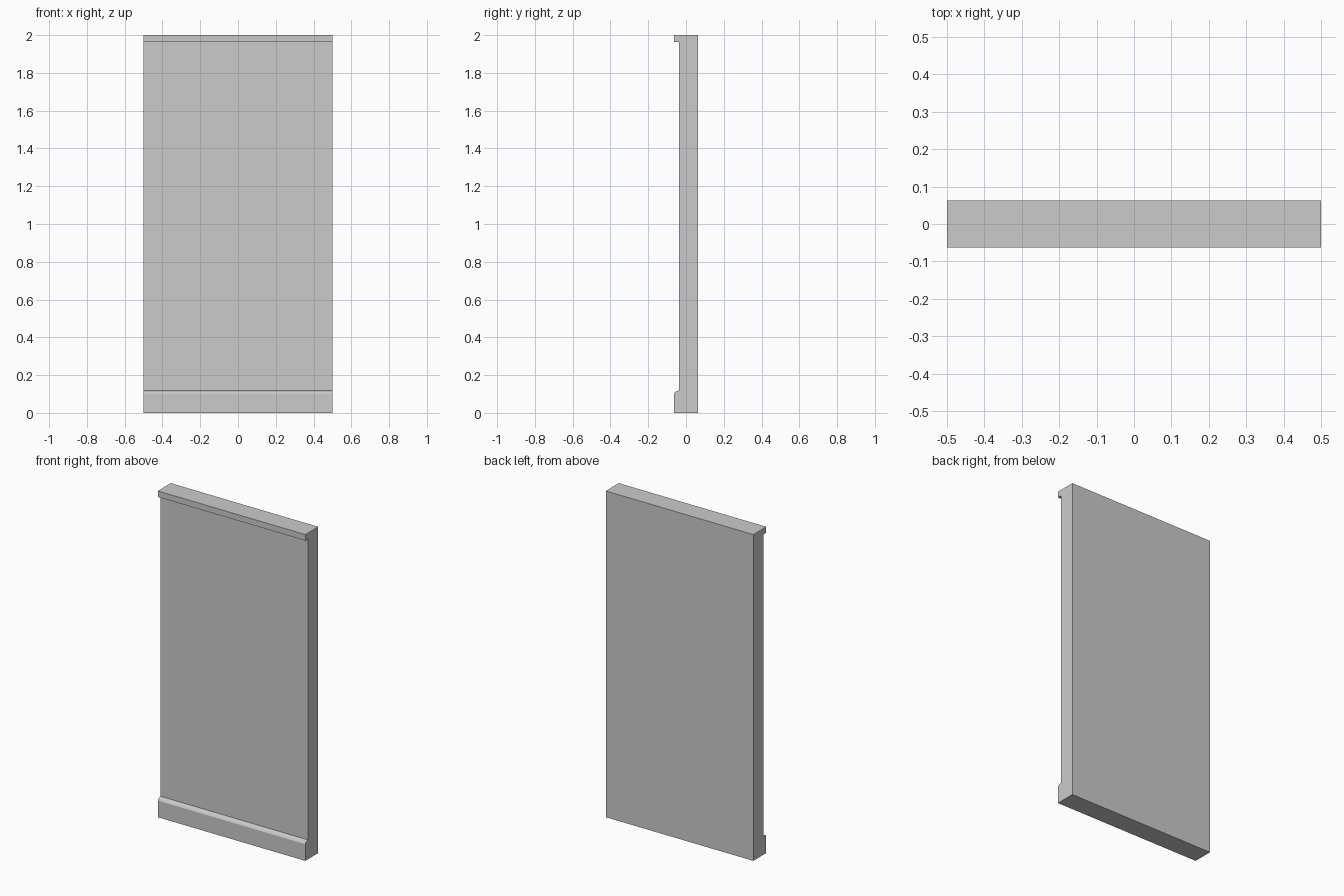
import bpy, bmesh

if "Cube" in bpy.data.objects:
    bpy.data.objects.remove(bpy.data.objects["Cube"])

HALF_W = 0.5
FRONT, FACE, BACK = -0.0625, -0.037, 0.0625


def extrude_profile(name, points):
    """Sweep a (y, z) side profile across the full width of the wall."""
    bm = bmesh.new()
    side = bm.faces.new([bm.verts.new((-HALF_W, y, z)) for y, z in points])
    swept = bmesh.ops.extrude_face_region(bm, geom=[side], use_keep_orig=True)
    verts = [v for v in swept["geom"] if isinstance(v, bmesh.types.BMVert)]
    bmesh.ops.translate(bm, verts=verts, vec=(2 * HALF_W, 0, 0))
    bmesh.ops.recalc_face_normals(bm, faces=bm.faces)
    mesh = bpy.data.meshes.new(name)
    bm.to_mesh(mesh)
    bm.free()
    obj = bpy.data.objects.new(name, mesh)
    bpy.context.collection.objects.link(obj)
    return obj


# Main wall slab
extrude_profile("wall_panel", [(FACE, 0), (BACK, 0), (BACK, 2), (FACE, 2)])

# Skirting with a sloped upper lip
extrude_profile("baseboard", [
    (FRONT, 0), (FACE, 0), (FACE, 0.119), (-0.047, 0.116),
    (-0.057, 0.111), (FRONT, 0.102)])

# Narrow square moulding along the top
extrude_profile("top_trim", [
    (FRONT, 1.963), (FACE, 1.963), (FACE, 2), (FRONT, 2)])
